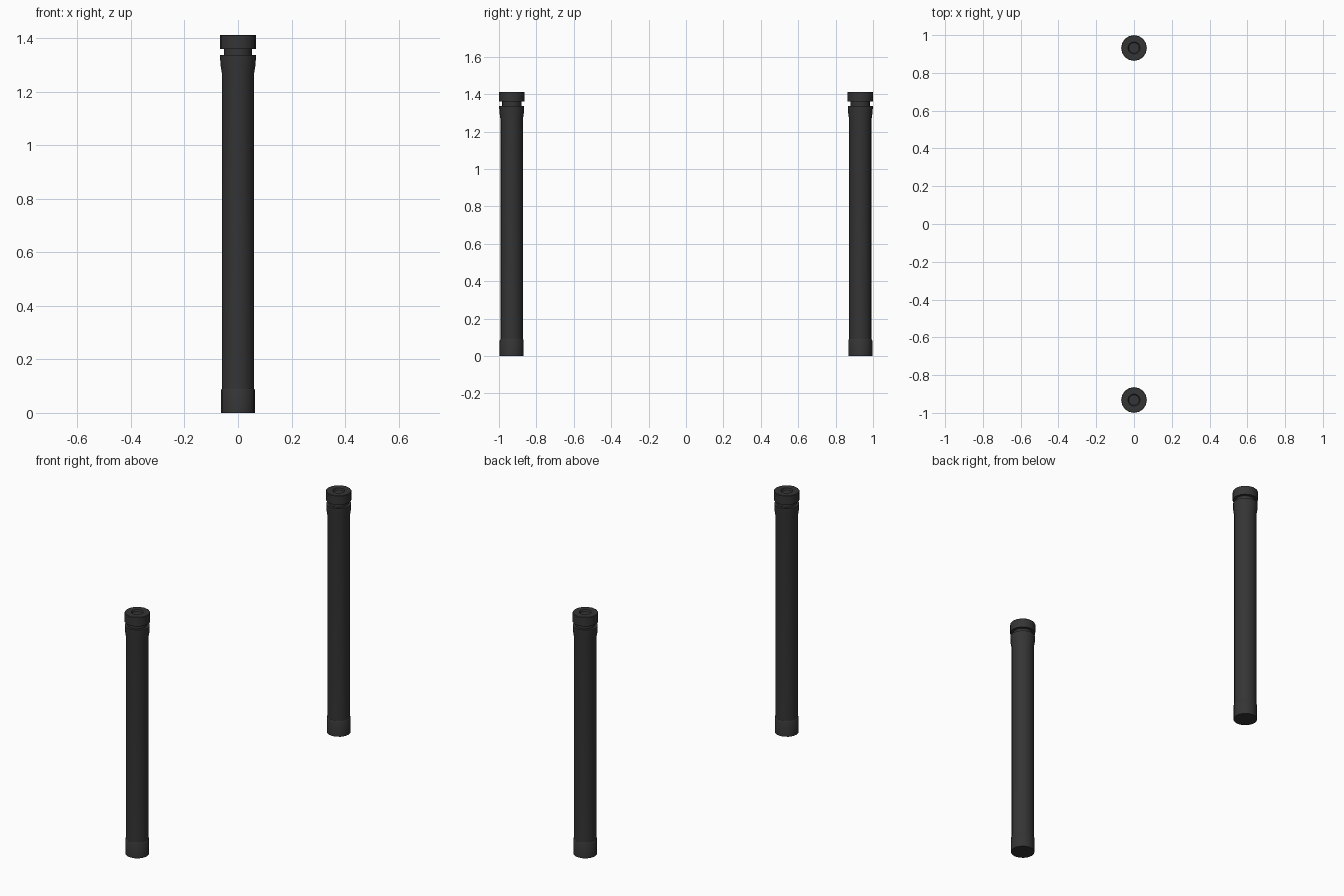
import bpy, bmesh, math

if "Cube" in bpy.data.objects:
    bpy.data.objects.remove(bpy.data.objects["Cube"])

SIDES = 16
mat = bpy.data.materials.new("dark_grey")
mat.diffuse_color = (0.035, 0.035, 0.035, 1)
mat.use_nodes = True
mat.node_tree.nodes["Principled BSDF"].inputs["Base Color"].default_value = mat.diffuse_color


def lathe(name, profile, y):
    """Revolve (radius, height) points about z; both ends are closed."""
    bm = bmesh.new()
    rings = []
    for r, z in profile:
        rings.append([bm.verts.new((r * math.cos(2 * math.pi * i / SIDES),
                                    r * math.sin(2 * math.pi * i / SIDES), z))
                      for i in range(SIDES)])
    for a, b in zip(rings, rings[1:]):
        for i in range(SIDES):
            j = (i + 1) % SIDES
            bm.faces.new((a[i], a[j], b[j], b[i]))
    bm.faces.new(rings[0][::-1])
    bm.faces.new(rings[-1])
    mesh = bpy.data.meshes.new(name)
    bm.to_mesh(mesh)
    bm.free()
    mesh.materials.append(mat)
    ob = bpy.data.objects.new(name, mesh)
    ob.location.y = y
    bpy.context.collection.objects.link(ob)
    bpy.ops.object.select_all(action='DESELECT')
    ob.select_set(True)
    bpy.context.view_layer.objects.active = ob
    bpy.ops.object.shade_smooth_by_angle(angle=math.radians(30))


for side, y in (("front", -0.932), ("back", 0.932)):
    # foot collar
    lathe(side + "_foot", [(0.064, 0), (0.064, 0.084), (0.061, 0.09)], y)
    # shaft with flared shoulder and narrow neck
    lathe(side + "_shaft", [(0.0605, 0.085), (0.0605, 1.27), (0.066, 1.305),
                            (0.067, 1.338), (0.052, 1.338), (0.052, 1.362)], y)
    # cap with shallow centre recess
    lathe(side + "_cap", [(0.068, 1.36), (0.068, 1.411), (0.066, 1.413),
                          (0.032, 1.413), (0.028, 1.403)], y)
